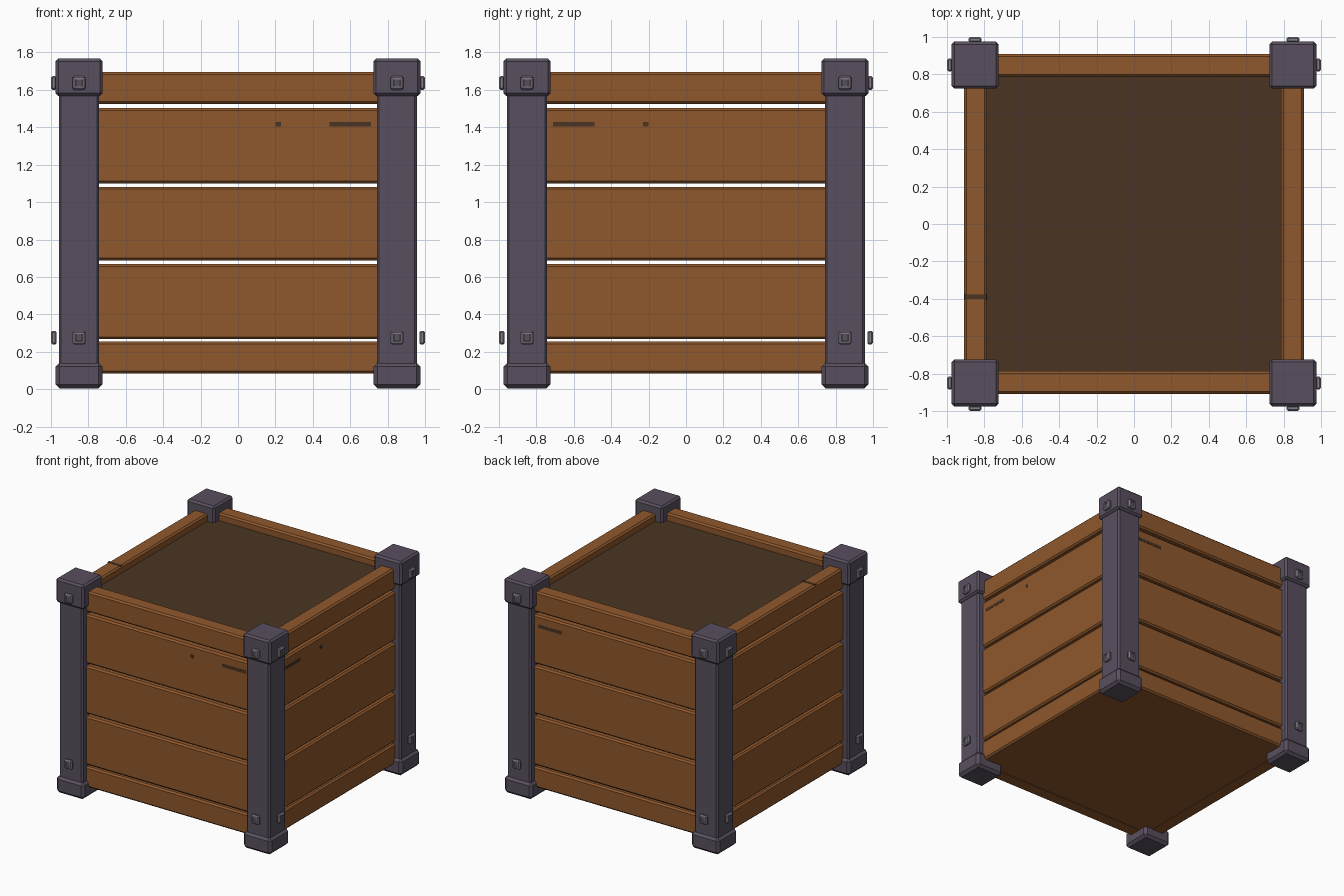
import bpy, bmesh, math
from mathutils import Matrix, Vector

if "Cube" in bpy.data.objects:
    bpy.data.objects.remove(bpy.data.objects["Cube"])


def material(name, rgb):
    lin = [((c / 255 + 0.055) / 1.055) ** 2.4 for c in rgb]
    m = bpy.data.materials.new(name)
    m.diffuse_color = (*lin, 1)
    m.use_nodes = True
    m.node_tree.nodes["Principled BSDF"].inputs["Base Color"].default_value = m.diffuse_color
    return m


WOOD = material("brown wood", (143, 88, 44))
DARK = material("dark wood", (74, 53, 35))
METAL = material("purple grey iron", (89, 80, 95))
BOLT = material("bolt grey", (133, 126, 138))


def box(name, lo, hi, mat, bevel=0.0, rot=0.0):
    """Chamfered box between two corners, turned about the z axis."""
    lo, hi = Vector(lo), Vector(hi)
    bm = bmesh.new()
    bmesh.ops.create_cube(bm, size=1)
    for v in bm.verts:
        v.co = Vector(a * b for a, b in zip(v.co, hi - lo)) + (lo + hi) / 2
    if bevel:
        bmesh.ops.bevel(bm, geom=bm.edges[:], offset=bevel, segments=1,
                        affect='EDGES', profile=0.5)
    bm.transform(Matrix.Rotation(rot, 4, 'Z'))
    me = bpy.data.meshes.new(name)
    bm.to_mesh(me)
    bm.free()
    me.materials.append(mat)
    ob = bpy.data.objects.new(name, me)
    bpy.context.collection.objects.link(ob)
    return ob


def bolt(name, x, z, rot):
    """Chamfered bolt head on the front side with a sunken slot."""
    bm = bmesh.new()
    bmesh.ops.create_cube(bm, size=1)
    for v in bm.verts:
        v.co = Vector((x + v.co.x * 0.07, -0.985 + v.co.y * 0.03, z + v.co.z * 0.074))
    bmesh.ops.bevel(bm, geom=bm.edges[:], offset=0.009, segments=1,
                    affect='EDGES', profile=0.5)
    bm.normal_update()
    face = min(bm.faces, key=lambda f: f.calc_center_median().y)
    bmesh.ops.inset_individual(bm, faces=[face], thickness=0.012, depth=0)
    bmesh.ops.inset_individual(bm, faces=[face], thickness=0.001, depth=-0.006)
    face.material_index = 1
    bm.transform(Matrix.Rotation(rot, 4, 'Z'))
    me = bpy.data.meshes.new(name)
    bm.to_mesh(me)
    bm.free()
    me.materials.append(BOLT)
    me.materials.append(METAL)
    bpy.context.collection.objects.link(bpy.data.objects.new(name, me))


# the four sides: planks, rails and bolts, turned round the crate
planks = [("bottom_rail", 0.085, 0.254), ("low_plank", 0.267, 0.668),
          ("middle_plank", 0.687, 1.082), ("high_plank", 1.10, 1.503),
          ("top_rail", 1.525, 1.695)]
for i, side in enumerate(("front", "right", "back", "left")):
    rot = i * math.pi / 2
    for name, z0, z1 in planks:
        box(f"{side}_{name}", (-0.79, -0.908, z0), (0.79, -0.785, z1), WOOD, 0.013, rot)
    for x in (-0.85, 0.85):
        for z in (0.275, 1.637):
            bolt(f"{side}_bolt", x, z, rot)

# corner posts with caps and feet
for sx in (-1, 1):
    for sy in (-1, 1):
        def block(name, half, z0, z1, bevel):
            box(name, (sx * 0.85 - half, sy * 0.85 - half, z0),
                (sx * 0.85 + half, sy * 0.85 + half, z1), METAL, bevel)
        block("corner_post", 0.108, 0.1, 1.62, 0.013)
        block("post_cap", 0.126, 1.568, 1.767, 0.015)
        block("post_foot", 0.126, 0.004, 0.142, 0.022)

# floor and recessed lid
box("floor_panel", (-0.80, -0.80, 0.088), (0.80, 0.80, 0.15), WOOD)
box("lid_panel", (-0.80, -0.80, 1.56), (0.80, 0.80, 1.635), DARK)

# thin dark scratches in the wood
for a, b in ((0.49, 0.71), (0.20, 0.23)):
    box("front_scratch", (a, -0.910, 1.404), (b, -0.904, 1.428), DARK)
    box("right_scratch", (0.904, -b, 1.404), (0.910, -a, 1.428), DARK)
box("back_scratch", (0.49, 0.904, 1.404), (0.71, 0.910, 1.428), DARK)
box("rail_scratch", (-0.905, -0.40, 1.691), (-0.788, -0.378, 1.697), DARK)
